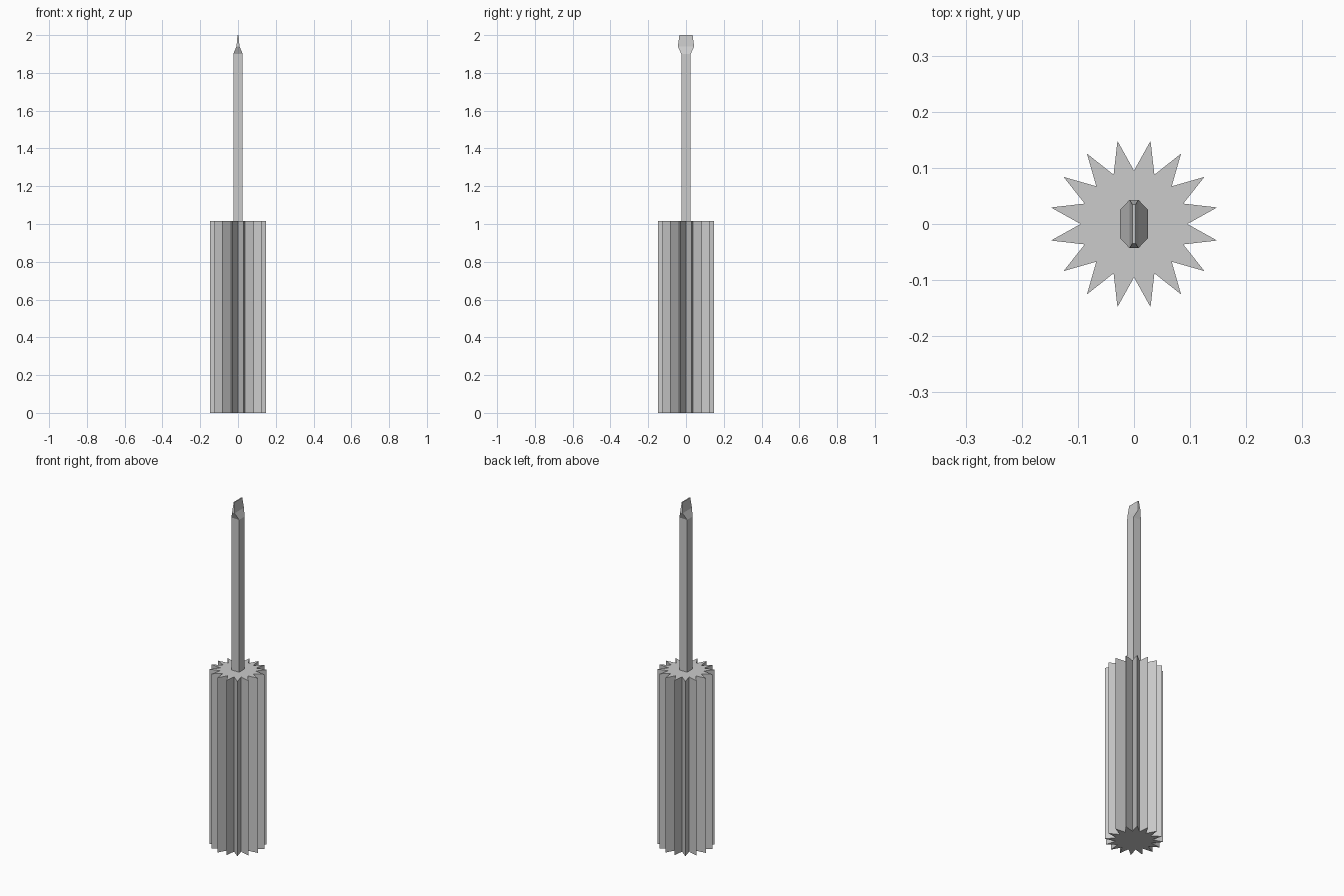
import bpy, bmesh
from math import cos, sin, pi

if "Cube" in bpy.data.objects:
    bpy.data.objects.remove(bpy.data.objects["Cube"])


def loft(name, rings):
    """Bridge matching closed rings of points and cap both ends."""
    bm = bmesh.new()
    loops = [[bm.verts.new(p) for p in ring] for ring in rings]
    n = len(loops[0])
    for a, b in zip(loops, loops[1:]):
        for i in range(n):
            j = (i + 1) % n
            bm.faces.new((a[i], a[j], b[j], b[i]))
    bm.faces.new(loops[0][::-1])
    bm.faces.new(loops[-1])
    bmesh.ops.recalc_face_normals(bm, faces=bm.faces[:])
    mesh = bpy.data.meshes.new(name)
    bm.to_mesh(mesh)
    bm.free()
    obj = bpy.data.objects.new(name, mesh)
    bpy.context.collection.objects.link(obj)
    return obj


def star(z, points=16, outer=0.151, inner=0.095):
    return [((outer if i % 2 else inner) * cos(i * pi / points),
             (outer if i % 2 else inner) * sin(i * pi / points), z)
            for i in range(points * 2)]


def rect(x, y, z):
    return [(-x, -y, z), (x, -y, z), (x, y, z), (-x, y, z)]


# Fluted grip with sixteen sharp ridges
loft("handle", [star(0), star(1.015)])

# Square shaft that flares and flattens into a blade tip
loft("shaft_and_blade", [
    rect(0.025, 0.025, 1.01),
    rect(0.025, 0.025, 1.90),
    rect(0.008, 0.043, 1.94),
    rect(0.003, 0.035, 2.0),
])
